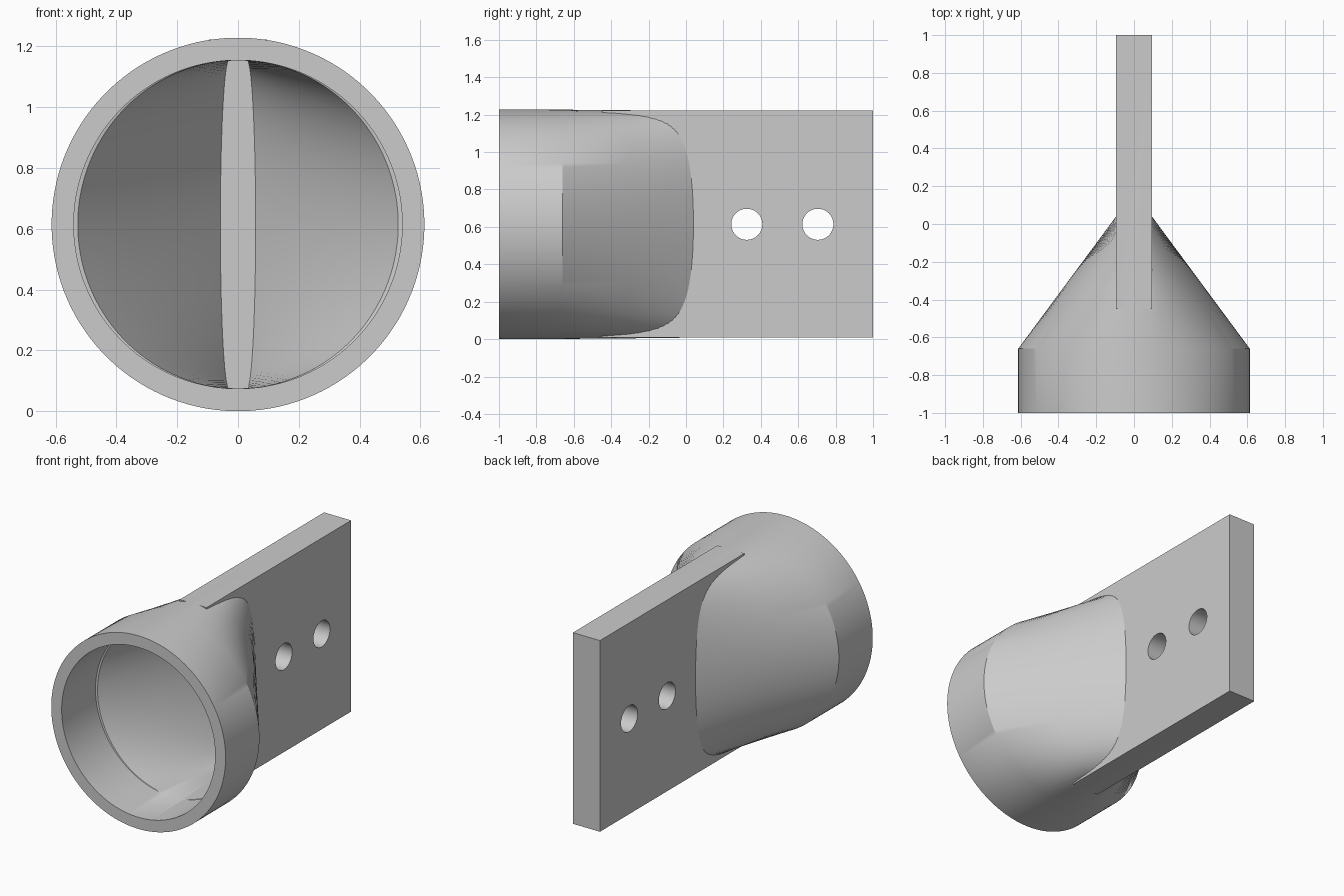
import bpy, bmesh, math
from mathutils import Matrix

cube = bpy.data.objects.get("Cube")
if cube:
    bpy.data.objects.remove(cube, do_unlink=True)

grey = bpy.data.materials.new("light grey")
grey.use_nodes = True
color = (0.6, 0.6, 0.6, 1)
grey.diffuse_color = color
grey.node_tree.nodes["Principled BSDF"].inputs["Base Color"].default_value = color

MID = 0.614      # height of the bore axis
SEGMENTS = 128


def finish(name, bm):
    bmesh.ops.recalc_face_normals(bm, faces=bm.faces)
    mesh = bpy.data.meshes.new(name)
    bm.to_mesh(mesh)
    bm.free()
    mesh.materials.append(grey)
    ob = bpy.data.objects.new(name, mesh)
    bpy.context.collection.objects.link(ob)
    return ob


def loft(name, sections):
    """Skin sections (y, half width, half height, flat half width at top and bottom)."""
    bm = bmesh.new()
    rings = []
    for y, w, h, flat in sections:
        ring = []
        for i in range(SEGMENTS):
            a = math.tau * (i + 0.5) / SEGMENTS
            x = (w - flat) * math.cos(a) + math.copysign(flat, math.cos(a))
            ring.append(bm.verts.new((x, y, MID + h * math.sin(a))))
        rings.append(ring)
    for r, s in zip(rings, rings[1:]):
        for i in range(SEGMENTS):
            j = (i + 1) % SEGMENTS
            bm.faces.new((r[i], r[j], s[j], s[i]))
    bm.faces.new(rings[0])
    bm.faces.new(rings[-1])
    return finish(name, bm)


def combine(target, tool, operation):
    mod = target.modifiers.new(operation, 'BOOLEAN')
    mod.operation = operation
    mod.solver = 'EXACT'
    mod.object = tool
    bpy.context.view_layer.objects.active = target
    bpy.ops.object.modifier_apply(modifier=mod.name)
    bpy.data.objects.remove(tool, do_unlink=True)


# Round socket narrowing to the plate thickness
body = loft("socket_with_mounting_plate", [
    (-1, 0.613, 0.614, 0), (-0.66, 0.613, 0.613, 0),
    (-0.31, 0.354, 0.61, 0), (0.04, 0.095, 0.606, 0), (0.06, 0.08, 0.605, 0)])

# Flat mounting plate
bm = bmesh.new()
bmesh.ops.create_cube(bm, size=1, matrix=Matrix.Translation((0, 0.275, MID + 0.001))
                      @ Matrix.Diagonal((0.19, 1.45, 1.215, 1)))
combine(body, finish("plate", bm), 'UNION')

# Bore with a small shoulder, closing down to a narrow slot
bore = loft("bore_cutter", [
    (-1.1, 0.54, 0.54, 0), (-0.66, 0.54, 0.54, 0), (-0.658, 0.527, 0.539, 0),
    (-0.345, 0.293, 0.539, 0.015), (-0.03, 0.058, 0.539, 0.03)])
combine(body, bore, 'DIFFERENCE')

# Two bolt holes through the plate
for y in (0.325, 0.705):
    bm = bmesh.new()
    bmesh.ops.create_cone(bm, cap_ends=True, segments=64, radius1=0.083, radius2=0.083, depth=0.5,
                          matrix=Matrix.Translation((0, y, MID)) @ Matrix.Rotation(math.pi / 2, 4, 'Y'))
    combine(body, finish("hole_cutter", bm), 'DIFFERENCE')

bpy.ops.object.select_all(action='DESELECT')
body.select_set(True)
bpy.context.view_layer.objects.active = body
bpy.ops.object.shade_smooth_by_angle(angle=math.radians(30))
